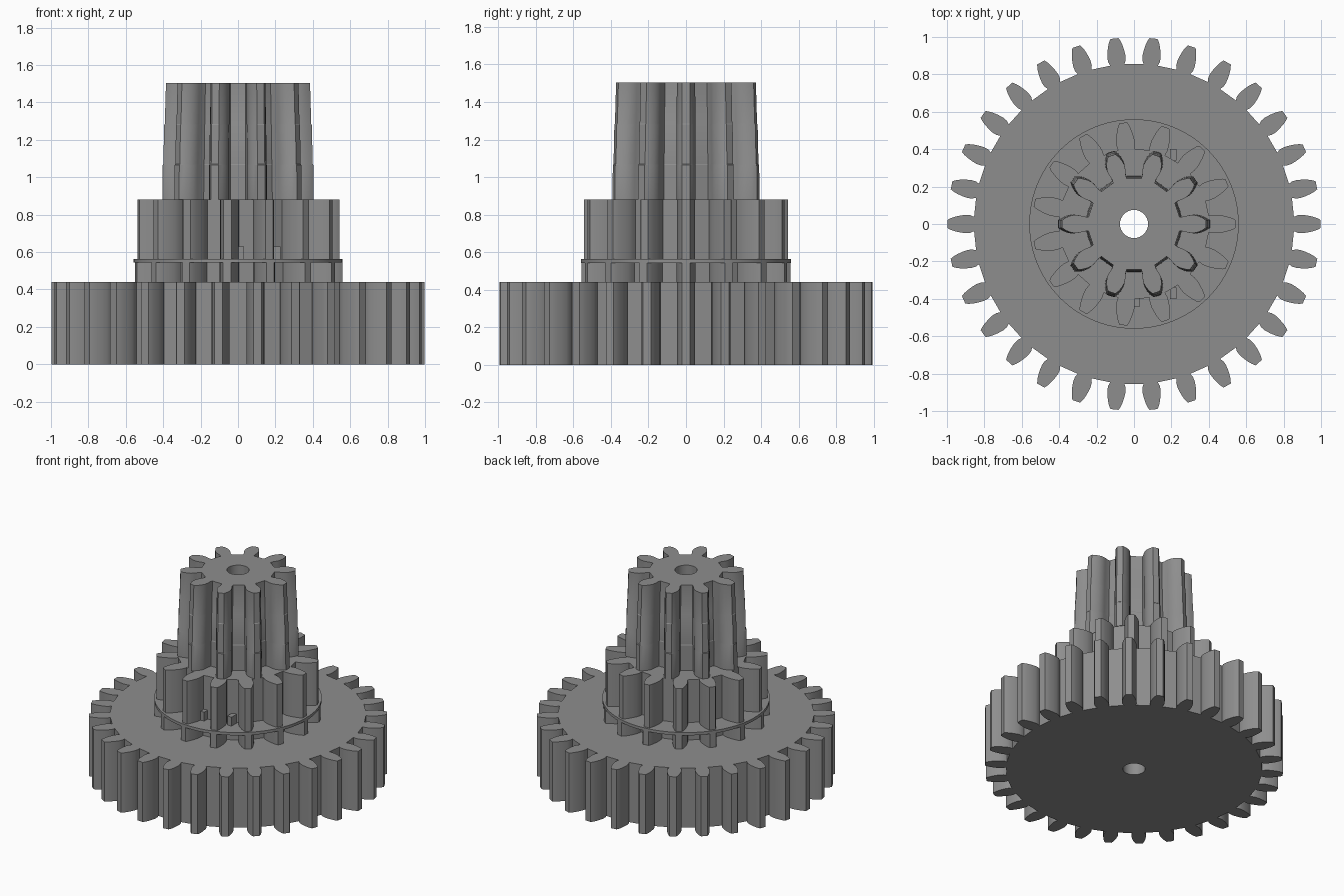
import bpy, bmesh, math
from mathutils import Vector

if "Cube" in bpy.data.objects:
    bpy.data.objects.remove(bpy.data.objects["Cube"])

gray = bpy.data.materials.new("mid_gray")
gray.diffuse_color = (0.27, 0.27, 0.27, 1)
gray.use_nodes = True
gray.node_tree.nodes["Principled BSDF"].inputs["Base Color"].default_value = gray.diffuse_color

BORE = 0.075


def gear_outline(teeth, flank):
    """Outline of a gear; flank = (radius, half width) from root to tip."""
    pts = []
    for i in range(teeth):
        a = 2 * math.pi * i / teeth
        u = Vector((math.cos(a), math.sin(a)))
        v = Vector((-u.y, u.x))
        pts += [u * r - v * w for r, w in flank]
        pts += [u * r + v * w for r, w in reversed(flank)]
    return pts


def circle(radius, n):
    return [Vector((radius * math.cos(2 * math.pi * i / n),
                    radius * math.sin(2 * math.pi * i / n))) for i in range(n)]


def loft(bm, outline, levels):
    """Walls through (z, scale) levels; returns the bottom and top edge loops."""
    rings = [[bm.verts.new((p.x * s, p.y * s, z)) for p in outline] for z, s in levels]
    n = len(outline)
    for a, b in zip(rings, rings[1:]):
        for i in range(n):
            j = (i + 1) % n
            bm.faces.new((a[i], a[j], b[j], b[i]))
    return [[bm.edges.get((r[i], r[(i + 1) % n])) for i in range(n)]
            for r in (rings[0], rings[-1])]


def bored_solid(name, outline, levels, bore=BORE):
    bm = bmesh.new()
    outer = loft(bm, outline, levels)
    inner = loft(bm, circle(bore, 32), [(levels[0][0], 1), (levels[-1][0], 1)])
    for o, i in zip(outer, inner):
        bmesh.ops.triangle_fill(bm, use_beauty=True, use_dissolve=False, edges=o + i)
    bmesh.ops.recalc_face_normals(bm, faces=bm.faces)
    mesh = bpy.data.meshes.new(name)
    bm.to_mesh(mesh)
    bm.free()
    mesh.materials.append(gray)
    obj = bpy.data.objects.new(name, mesh)
    bpy.context.collection.objects.link(obj)
    bpy.ops.object.select_all(action='DESELECT')
    obj.select_set(True)
    bpy.context.view_layer.objects.active = obj
    bpy.ops.object.shade_smooth_by_angle(angle=math.radians(25))
    return obj


# Large base gear
bored_solid("base_gear", gear_outline(30, [
    (0.855, 0.038), (0.875, 0.047), (0.90, 0.049), (0.93, 0.045),
    (0.96, 0.038), (0.98, 0.031), (0.997, 0.022)]), [(0, 1), (0.44, 1)])

# Middle gear: slightly wider below the flange
middle = gear_outline(15, [
    (0.40, 0.044), (0.425, 0.049), (0.45, 0.049), (0.48, 0.044),
    (0.51, 0.036), (0.53, 0.029), (0.544, 0.021)])
bored_solid("middle_gear_lower", middle, [(0.44, 1.025), (0.55, 1.025)])
bored_solid("middle_gear_upper", middle, [(0.55, 1), (0.88, 1)])

# Thin flange around the middle gear
bored_solid("flange", circle(0.56, 96), [(0.543, 1), (0.564, 1)], bore=0.2)

# Tapered pinion with fine steps
bored_solid("pinion", gear_outline(10, [
    (0.243, 0.038), (0.265, 0.039), (0.29, 0.046), (0.315, 0.049),
    (0.34, 0.044), (0.365, 0.034), (0.385, 0.020)]),
    [(0.88, 1.052), (1.065, 1.047), (1.07, 1.037), (1.28, 1.025),
     (1.285, 1.017), (1.504, 1.0)])

# Small stubs at the roots of the middle gear
for k, (x, y) in enumerate([(0.015, -0.41), (0.21, -0.37), (0.21, 0.37)]):
    bpy.ops.mesh.primitive_cube_add(size=1, location=(x, y, 0.595))
    stub = bpy.context.object
    stub.name = f"root_stub_{k + 1}"
    stub.scale = (0.035, 0.06, 0.07)
    stub.data.materials.append(gray)
